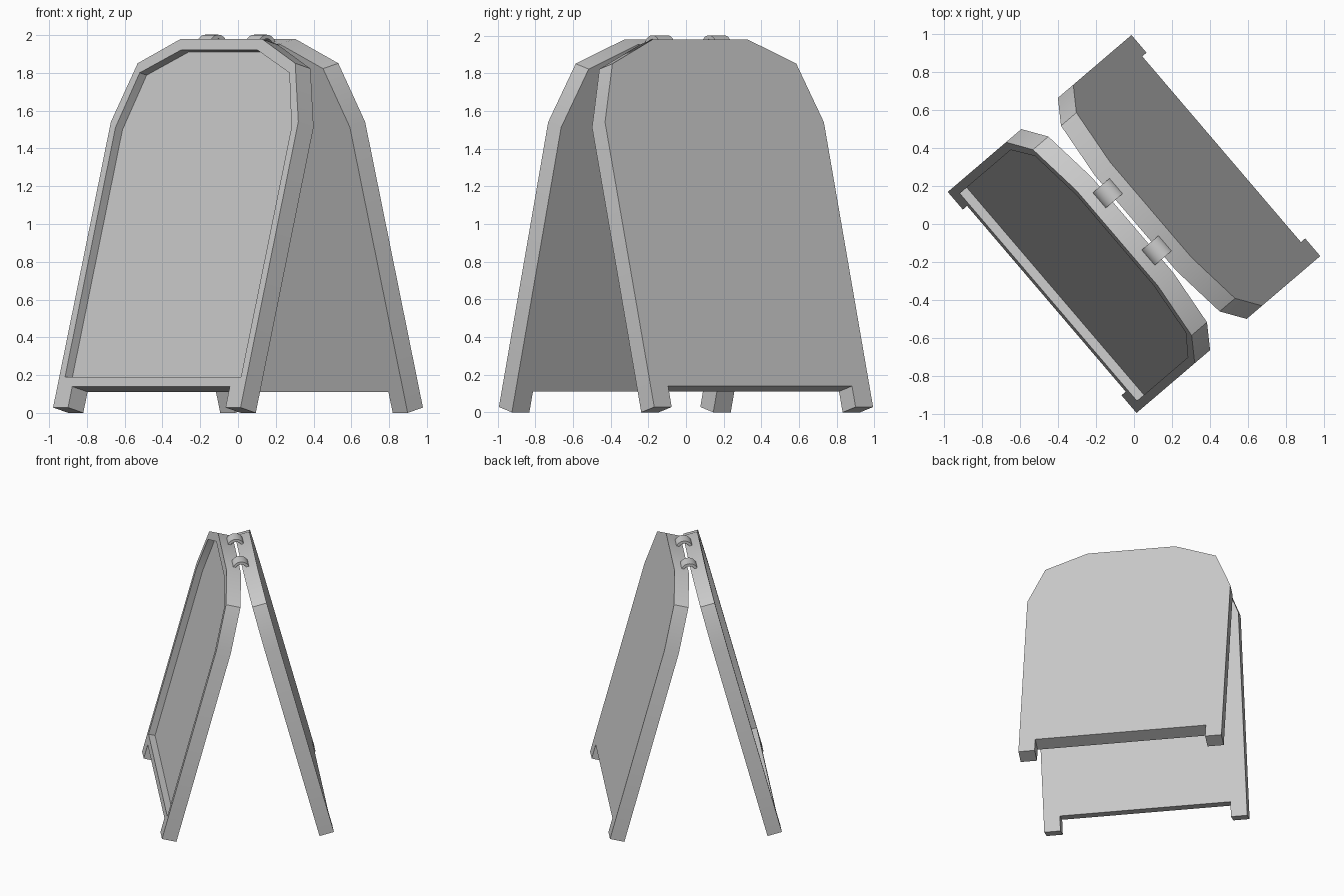
import bpy, bmesh
from math import radians, sin, cos, pi
from mathutils import Matrix

if "Cube" in bpy.data.objects:
    bpy.data.objects.remove(bpy.data.objects["Cube"])

TURN = radians(-49.5)   # heading of the whole stand
LEAN = radians(14.9)    # tilt of each board
THICK = 0.11

grey = bpy.data.materials.new("plain_grey")
grey.use_nodes = True
grey.diffuse_color = (0.6, 0.6, 0.6, 1)
grey.node_tree.nodes["Principled BSDF"].inputs["Base Color"].default_value = (0.6, 0.6, 0.6, 1)


def prism(name, outline, axis, start, depth, matrix):
    """Extrude a closed 2D outline along local y or x."""
    bm = bmesh.new()
    if axis == "Y":
        verts = [bm.verts.new((a, start, b)) for a, b in outline]
        push = (0, depth, 0)
    else:
        verts = [bm.verts.new((start, a, b)) for a, b in outline]
        push = (depth, 0, 0)
    face = bm.faces.new(verts)
    ext = bmesh.ops.extrude_face_region(bm, geom=[face])
    moved = [g for g in ext["geom"] if isinstance(g, bmesh.types.BMVert)]
    bmesh.ops.translate(bm, verts=moved, vec=push)
    bmesh.ops.recalc_face_normals(bm, faces=bm.faces)
    mesh = bpy.data.meshes.new(name)
    bm.to_mesh(mesh)
    bm.free()
    mesh.materials.append(grey)
    obj = bpy.data.objects.new(name, mesh)
    bpy.context.collection.objects.link(obj)
    obj.matrix_world = matrix
    return obj


def activate(obj):
    bpy.ops.object.select_all(action="DESELECT")
    obj.select_set(True)
    bpy.context.view_layer.objects.active = obj


def smooth(obj):
    activate(obj)
    bpy.ops.object.shade_smooth_by_angle(angle=radians(30))


def mirrored(half):
    return half + [(-x, z) for x, z in reversed(half)]


# Board outline with two feet, and the recess outline
board = mirrored([(0.642, 0.115), (0.642, 0), (0.764, 0), (0.764, 1.565),
                  (0.642, 1.886), (0.33, 2.02)])
recess = mirrored([(0.717, 0.167), (0.717, 1.535), (0.61, 1.834), (0.308, 1.96)])


def board_matrix(turn):
    return (Matrix.Rotation(turn, 4, "Z")
            @ Matrix.Translation((0, -0.635, THICK * sin(LEAN)))
            @ Matrix.Rotation(-LEAN, 4, "X"))


# Two leaning boards
front_board = prism("front_board", board, "Y", 0, THICK, board_matrix(TURN))
back_board = prism("back_board", board, "Y", 0, THICK, board_matrix(TURN + pi))

# Sunken display area on the front board
cutter = prism("recess_cutter", recess, "Y", -0.05, 0.1, board_matrix(TURN))
cutter.hide_render = True
cut = front_board.modifiers.new("recess", "BOOLEAN")
cut.operation = "DIFFERENCE"
cut.solver = "EXACT"
cut.object = cutter
bpy.context.view_layer.update()
activate(front_board)
bpy.ops.object.modifier_apply(modifier="recess")
bpy.data.objects.remove(cutter)

smooth(front_board)
smooth(back_board)

# Arched hinges joining the boards
STEPS = 16
angles = [pi * i / STEPS for i in range(STEPS + 1)]
arch = ([(0.064 * cos(a), 0.064 * sin(a)) for a in angles]
        + [(0.043 * cos(a), 0.043 * sin(a)) for a in reversed(angles)])
for side, s in (("right", -0.213), ("left", 0.183)):
    place = Matrix.Rotation(TURN, 4, "Z") @ Matrix.Translation((s, 0, 1.938))
    smooth(prism(side + "_hinge", arch, "X", -0.053, 0.106, place))
